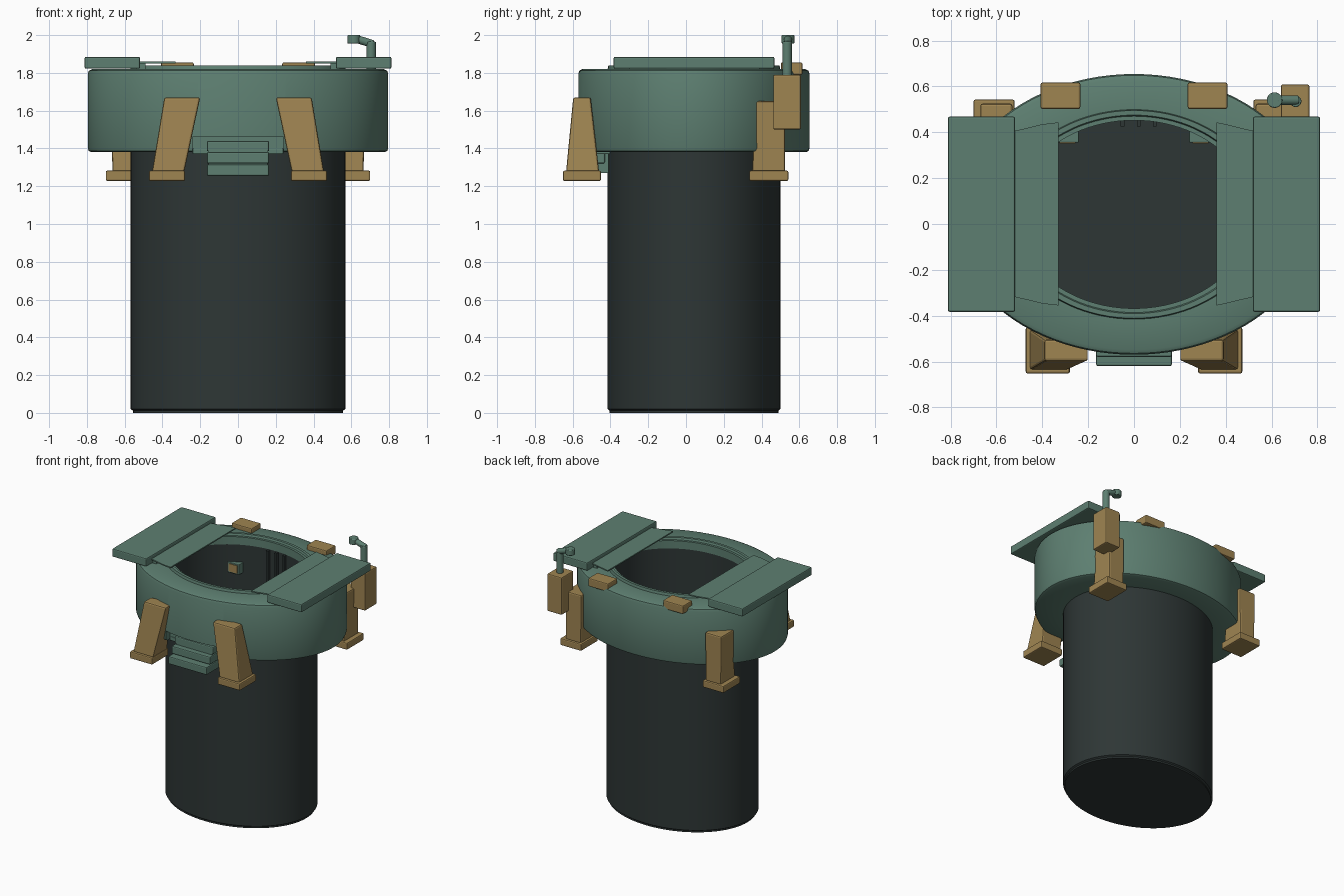
import bpy, bmesh, math
from mathutils import Vector

if "Cube" in bpy.data.objects:
    bpy.data.objects.remove(bpy.data.objects["Cube"])

CY = 0.042   # centre of the oval body in y
SEG = 96


def material(name, col):
    m = bpy.data.materials.new(name)
    m.diffuse_color = (*col, 1)
    m.use_nodes = True
    m.node_tree.nodes["Principled BSDF"].inputs["Base Color"].default_value = m.diffuse_color
    return m


GREEN = material("dull green", (0.110, 0.212, 0.165))
TAN = material("ochre", (0.345, 0.232, 0.083))
DARK = material("charcoal", (0.027, 0.037, 0.036))


def finish(name, bm, mat, bevel=0.0):
    bmesh.ops.recalc_face_normals(bm, faces=bm.faces)
    me = bpy.data.meshes.new(name)
    bm.to_mesh(me)
    bm.free()
    ob = bpy.data.objects.new(name, me)
    bpy.context.collection.objects.link(ob)
    me.materials.append(mat)
    bpy.context.view_layer.objects.active = ob
    ob.select_set(True)
    if bevel:
        b = ob.modifiers.new("bevel", "BEVEL")
        b.width, b.segments = bevel, 2
    return ob


def smooth(ob):
    bpy.ops.object.select_all(action="DESELECT")
    bpy.context.view_layer.objects.active = ob
    ob.select_set(True)
    bpy.ops.object.shade_smooth_by_angle(angle=math.radians(35))


def block(name, low, high, mat, bevel=0.008):
    """Box or taper between two rectangles (x0, x1, y0, y1, z)."""
    bm = bmesh.new()
    rings = [[bm.verts.new((x, y, r[4])) for x, y in
              ((r[0], r[2]), (r[1], r[2]), (r[1], r[3]), (r[0], r[3]))]
             for r in (low, high)]
    for r in rings:
        bm.faces.new(r)
    for i in range(4):
        j = (i + 1) % 4
        bm.faces.new((rings[0][i], rings[0][j], rings[1][j], rings[1][i]))
    return finish(name, bm, mat, bevel)


def box(name, x0, x1, y0, y1, z0, z1, mat, bevel=0.008):
    return block(name, (x0, x1, y0, y1, z0), (x0, x1, y0, y1, z1), mat, bevel)


def oval(name, profile, mat, closed):
    """Oval lathe of (rx, ry, z); closed loops the profile, else caps the ends."""
    bm = bmesh.new()
    rings = []
    for rx, ry, z in profile:
        rings.append([bm.verts.new((rx * math.cos(2 * math.pi * i / SEG),
                                    CY + ry * math.sin(2 * math.pi * i / SEG), z))
                      for i in range(SEG)])
    n = len(rings)
    for k in range(n if closed else n - 1):
        a, b = rings[k], rings[(k + 1) % n]
        for i in range(SEG):
            j = (i + 1) % SEG
            bm.faces.new((a[i], a[j], b[j], b[i]))
    if not closed:
        bm.faces.new(rings[0])
        bm.faces.new(rings[-1])
    return finish(name, bm, mat)


def tube(name, a, b, r, mat):
    a, b = Vector(a), Vector(b)
    bm = bmesh.new()
    bmesh.ops.create_cone(bm, cap_ends=True, segments=20, radius1=r, radius2=r,
                          depth=(b - a).length)
    bm.transform((b - a).to_track_quat("Z", "Y").to_matrix().to_4x4())
    bmesh.ops.translate(bm, verts=bm.verts, vec=(a + b) / 2)
    ob = finish(name, bm, mat, 0.004)
    smooth(ob)
    return ob


# Hollow shaft with an inner floor
smooth(oval("shaft", [(0.555, 0.447, 0), (0.555, 0.447, 0.012), (0.568, 0.457, 0.02),
                      (0.568, 0.457, 1.78), (0.518, 0.412, 1.78),
                      (0.518, 0.412, 0.03)], DARK, False))

# Collar with rounded rims and a raised lip around the opening
collar = oval("collar", [(0.56, 0.45, 1.38), (0.775, 0.592, 1.38), (0.790, 0.607, 1.387),
                         (0.795, 0.612, 1.40), (0.795, 0.612, 1.795), (0.789, 0.606, 1.812),
                         (0.772, 0.590, 1.82), (0.570, 0.457, 1.82), (0.565, 0.453, 1.84),
                         (0.540, 0.433, 1.84), (0.535, 0.428, 1.825), (0.515, 0.410, 1.825),
                         (0.515, 0.410, 1.765), (0.56, 0.45, 1.765)], GREEN, True)
cutter = box("notch_cutter", -0.24, 0.24, -0.70, -0.49, 1.30, 1.46, GREEN, 0)
cutter.hide_render = True
cut = collar.modifiers.new("notch", "BOOLEAN")
cut.operation, cut.object, cut.solver = "DIFFERENCE", cutter, "EXACT"
bpy.ops.object.select_all(action="DESELECT")
bpy.context.view_layer.objects.active = collar
collar.select_set(True)
bpy.ops.object.modifier_apply(modifier="notch")
bpy.data.objects.remove(cutter)
smooth(collar)

# Boarding steps under the notch
box("step_back", -0.24, 0.24, -0.495, -0.40, 1.37, 1.40, GREEN, 0.005)
for i, (front, z0, z1) in enumerate(((-0.54, 1.385, 1.44), (-0.58, 1.32, 1.38),
                                     (-0.62, 1.255, 1.315))):
    box(f"step_{i}", -0.165, 0.165, front, front + 0.15, z0, z1, GREEN)
box("step_core", -0.155, 0.155, -0.54, -0.41, 1.27, 1.43, GREEN, 0)

for side, s in (("left", -1), ("right", 1)):
    def span(a, b):
        return sorted((s * a, s * b))

    # Open hatch doors and their thin inner leaves
    box(f"{side}_door", *span(0.518, 0.812), -0.383, 0.468, 1.822, 1.885, GREEN, 0.008)
    inner = 0.33 if s < 0 else 0.36
    bm = bmesh.new()
    outline = [(0.53, -0.316), (0.46, -0.332), (0.40, -0.347), (inner, -0.355)]
    outline += [(x, 2 * 0.044 - y) for x, y in reversed(outline)]
    face = bm.faces.new([bm.verts.new((s * x, y, 1.85)) for x, y in outline])
    ext = bmesh.ops.extrude_face_region(bm, geom=[face])
    bmesh.ops.translate(bm, vec=(0, 0, 0.009),
                        verts=[v for v in ext["geom"] if isinstance(v, bmesh.types.BMVert)])
    finish(f"{side}_door_leaf", bm, GREEN)
    box(f"{side}_hinge", *span(0.49, 0.54), -0.30, 0.39, 1.815, 1.85, GREEN, 0)

    # Front and rear support legs with foot pads
    block(f"{side}_front_leg", (*span(0.285, 0.455), -0.635, -0.46, 1.275),
          (*span(0.20, 0.39), -0.597, -0.505, 1.67), TAN, 0.01)
    box(f"{side}_front_foot", *span(0.28, 0.472), -0.652, -0.45, 1.228, 1.282, TAN)
    block(f"{side}_rear_leg", (*span(0.535, 0.665), 0.35, 0.525, 1.275),
          (*span(0.53, 0.67), 0.37, 0.525, 1.65), TAN, 0.01)
    box(f"{side}_rear_foot", *span(0.52, 0.70), 0.335, 0.542, 1.228, 1.282, TAN)

    # Rim pads at the back
    box(f"{side}_rim_pad", *span(0.234, 0.407), 0.502, 0.617, 1.79, 1.855, TAN)

    # Instrument boxes inside the opening
    box(f"{side}_instrument", *span(0.24, 0.34), 0.355, 0.44, 1.55, 1.63, GREEN, 0.004)
    box(f"{side}_instrument_face", *span(0.255, 0.325), 0.35, 0.356, 1.56, 1.62, TAN, 0)

# Inner guide rails on the back wall
for i, x in enumerate((-0.05, 0.02, 0.09)):
    box(f"guide_rail_{i}", x - 0.008, x + 0.008, 0.425, 0.46, 0.1, 1.76, DARK, 0)

# Sight box with its bent tube
box("sight_box", 0.64, 0.765, 0.462, 0.608, 1.50, 1.79, TAN)
tube("sight_post", (0.705, 0.535, 1.78), (0.705, 0.535, 1.965), 0.025, GREEN)
tube("sight_arm", (0.715, 0.54, 1.952), (0.62, 0.54, 1.982), 0.021, GREEN)
tube("sight_head", (0.613, 0.54, 1.956), (0.613, 0.54, 2.0), 0.034, GREEN)
